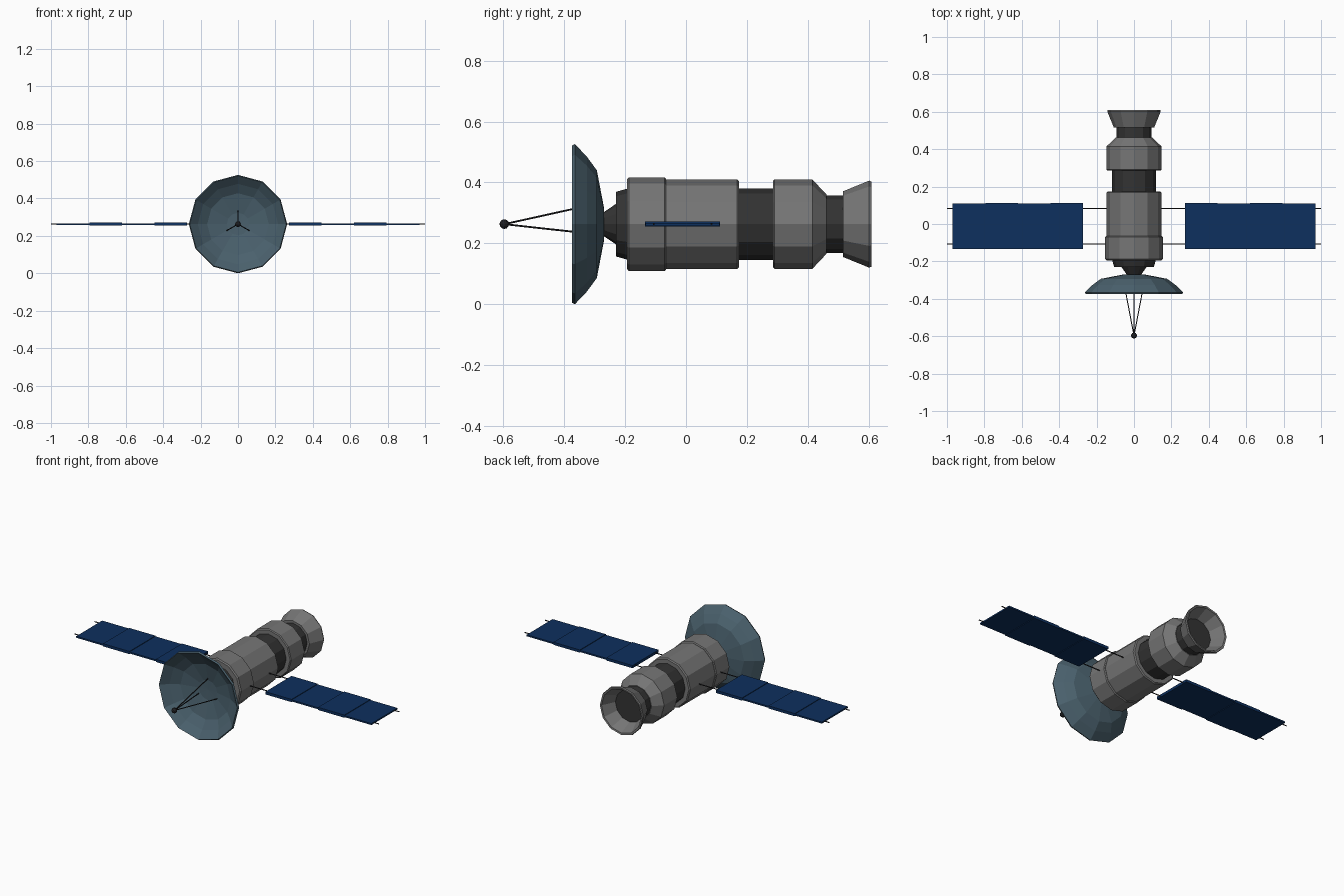
import bpy, bmesh, math
from mathutils import Vector

if "Cube" in bpy.data.objects:
    bpy.data.objects.remove(bpy.data.objects["Cube"])

ZC = 0.263   # height of the long axis
SIDES = 12


def material(name, rgb):
    m = bpy.data.materials.new(name)
    m.diffuse_color = (*rgb, 1)
    m.use_nodes = True
    m.node_tree.nodes["Principled BSDF"].inputs["Base Color"].default_value = m.diffuse_color
    return m


GREY = material("hull grey", (0.18, 0.18, 0.18))
DARK = material("dark grey", (0.033, 0.033, 0.033))
DISH = material("dish slate blue", (0.068, 0.118, 0.152))
BLUE = material("solar blue", (0.004, 0.029, 0.112))
BLACK = material("rod black", (0.015, 0.015, 0.017))


def finish(bm, name, mat):
    bmesh.ops.recalc_face_normals(bm, faces=bm.faces)
    me = bpy.data.meshes.new(name)
    bm.to_mesh(me)
    bm.free()
    me.materials.append(mat)
    ob = bpy.data.objects.new(name, me)
    bpy.context.collection.objects.link(ob)
    return ob


def lathe(name, profile, mat, ring=False):
    """Spin (y, radius) points about the long axis; ring closes the profile, otherwise ends are capped."""
    bm = bmesh.new()
    rows = []
    for y, r in profile:
        if r == 0:
            rows.append([bm.verts.new((0, y, ZC))] * SIDES)
        else:
            rows.append([bm.verts.new((r * math.cos(k * math.tau / SIDES), y,
                                       ZC + r * math.sin(k * math.tau / SIDES)))
                         for k in range(SIDES)])
    pairs = list(zip(rows, rows[1:]))
    if ring:
        pairs.append((rows[-1], rows[0]))
    for a, b in pairs:
        for k in range(SIDES):
            n = (k + 1) % SIDES
            vs = list(dict.fromkeys((a[k], a[n], b[n], b[k])))
            if len(vs) > 2:
                bm.faces.new(vs)
    if not ring:
        for row in (rows[0], rows[-1]):
            if row[0] is not row[1]:
                bm.faces.new(row)
    return finish(bm, name, mat)


def rod(name, p, q, r, mat):
    p, q = Vector(p), Vector(q)
    bm = bmesh.new()
    bmesh.ops.create_cone(bm, cap_ends=True, segments=6, radius1=r, radius2=r, depth=(q - p).length)
    bm.transform((q - p).to_track_quat('Z', 'Y').to_matrix().to_4x4())
    bmesh.ops.translate(bm, verts=bm.verts, vec=(p + q) / 2)
    return finish(bm, name, mat)


def box(name, lo, hi, mat):
    bm = bmesh.new()
    bmesh.ops.create_cube(bm, size=1)
    for v in bm.verts:
        v.co = [lo[i] + (v.co[i] + 0.5) * (hi[i] - lo[i]) for i in range(3)]
    return finish(bm, name, mat)


# dish: outer shell, rim, then hollow inside
lathe("antenna_dish", [(-0.269, 0), (-0.269, 0.052), (-0.293, 0.177), (-0.326, 0.222),
                       (-0.365, 0.263), (-0.375, 0.258), (-0.337, 0.215),
                       (-0.305, 0.165), (-0.281, 0.06), (-0.279, 0)], DISH)

# dish mount and front collar
lathe("dish_mount", [(-0.272, 0.038), (-0.228, 0.068)], DARK)
lathe("front_collar", [(-0.230, 0.106), (-0.192, 0.117)], DARK)

# hull sections
lathe("front_hull", [(-0.194, 0.147), (-0.188, 0.154), (-0.070, 0.154), (-0.065, 0.149)], GREY)
lathe("main_hull", [(-0.068, 0.147), (0.168, 0.147), (0.174, 0.141)], GREY)
lathe("middle_band", [(0.170, 0.117), (0.290, 0.117)], DARK)
lathe("rear_hull", [(0.286, 0.142), (0.291, 0.147), (0.415, 0.147), (0.462, 0.097)], GREY)
lathe("engine_neck", [(0.460, 0.094), (0.530, 0.094)], DARK)

# engine bell, open at the back
lathe("engine_bell", [(0.516, 0.108), (0.602, 0.143), (0.609, 0.140),
                      (0.607, 0.130), (0.530, 0.093), (0.516, 0.093)], GREY, ring=True)

# feed tripod
tip = (0, -0.597, ZC)
for i, deg in enumerate((90, 210, 330)):
    a = math.radians(deg)
    rod(f"feed_strut_{i + 1}", tip, (0.07 * math.cos(a), -0.28, ZC + 0.07 * math.sin(a)), 0.003, BLACK)
bm = bmesh.new()
bmesh.ops.create_icosphere(bm, subdivisions=2, radius=0.016)
bmesh.ops.translate(bm, verts=bm.verts, vec=tip)
finish(bm, "feed_tip", BLACK)

# solar wings: four panels each, alternating thickness, on two long rods
edges = [0.274, 0.446, 0.620, 0.793, 0.970]
for side, s in (("right", 1), ("left", -1)):
    for i in range(4):
        x0, x1 = sorted((s * edges[i], s * edges[i + 1]))
        t, e = ((0.008, 0.001), (0.0045, 0))[i % 2]
        box(f"{side}_solar_panel_{i + 1}", (x0, -0.133 - e, ZC - t), (x1, 0.110 + e, ZC + t), BLUE)
    for label, y in (("front", -0.106), ("rear", 0.084)):
        rod(f"{side}_{label}_wing_rod", (s * 0.10, y, ZC), (s * 1.0, y, ZC), 0.0032, BLACK)
